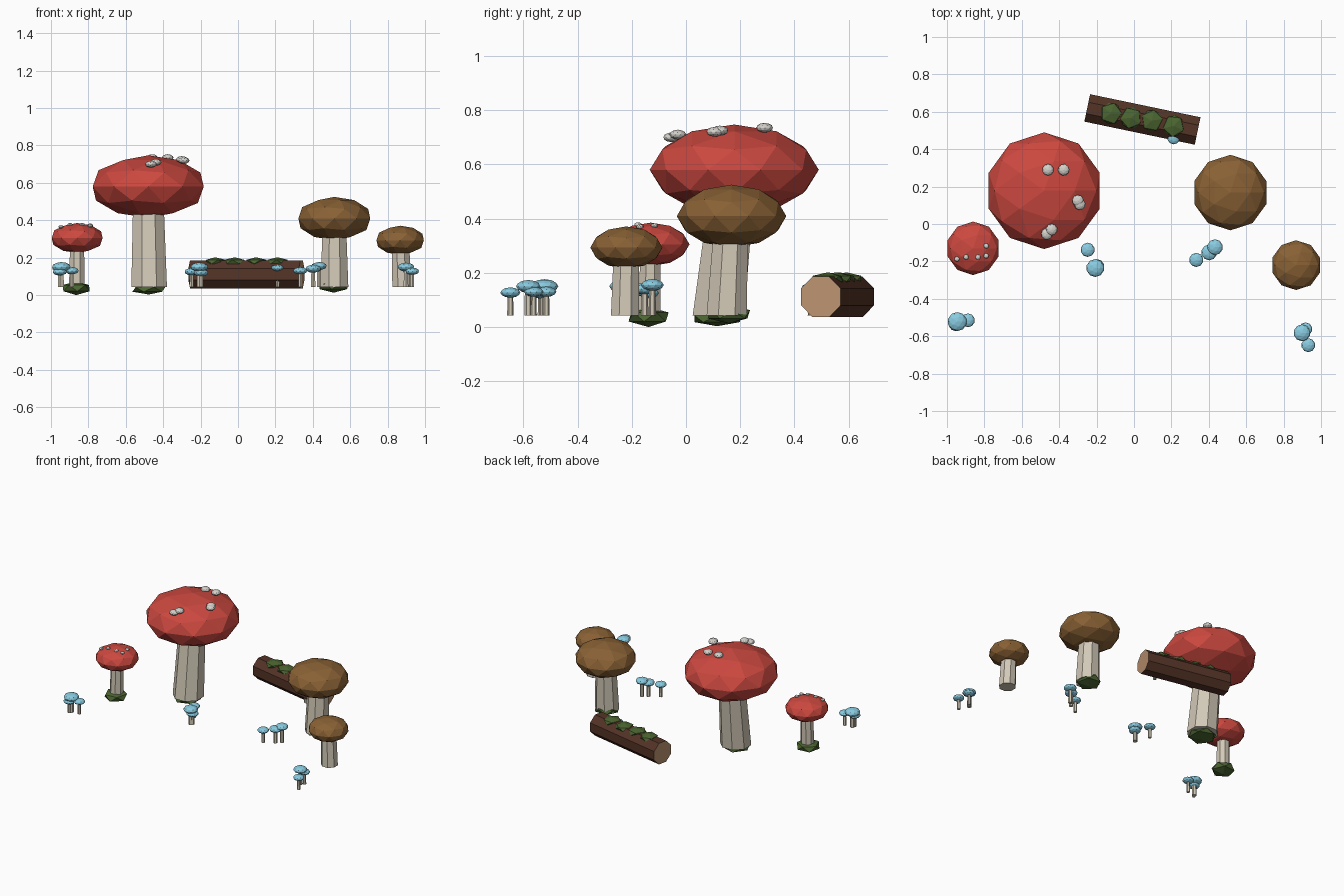
import bpy, bmesh, math
from mathutils import Vector, Matrix

if "Cube" in bpy.data.objects:
    bpy.data.objects.remove(bpy.data.objects["Cube"])


def material(name, rgb):
    m = bpy.data.materials.new(name)
    m.diffuse_color = (*rgb, 1)
    m.use_nodes = True
    m.node_tree.nodes["Principled BSDF"].inputs["Base Color"].default_value = m.diffuse_color
    return m


RED = material("red_cap", (0.60, 0.065, 0.05))
BROWN = material("brown_cap", (0.25, 0.12, 0.035))
BLUE = material("blue_cap", (0.25, 0.60, 0.75))
CREAM = material("stem_cream", (0.64, 0.58, 0.47))
WHITE = material("spot_white", (0.66, 0.64, 0.60))
GREEN = material("moss_green", (0.07, 0.13, 0.03))
BARK = material("bark", (0.09, 0.034, 0.02))
WOOD = material("cut_wood", (0.50, 0.29, 0.16))


def finish(name, bm, *mats):
    me = bpy.data.meshes.new(name)
    bm.to_mesh(me)
    bm.free()
    for m in mats:
        me.materials.append(m)
    ob = bpy.data.objects.new(name, me)
    bpy.context.collection.objects.link(ob)
    return ob


def blob(name, loc, r, h, mat, sub=2, spin=0.0):
    """Squashed faceted sphere."""
    bm = bmesh.new()
    mx = (Matrix.Translation(loc) @ Matrix.Rotation(spin, 4, 'Z')
          @ Matrix.Diagonal((r, r, h, 1)))
    bmesh.ops.create_icosphere(bm, subdivisions=sub, radius=1, matrix=mx)
    return finish(name, bm, mat)


def stem(name, base, top, r0, r1, sides):
    """Tapered prism with horizontal ends, sheared from base to top."""
    bm = bmesh.new()
    rings = []
    for c, r in ((base, r0), (top, r1)):
        rings.append([bm.verts.new((c[0] + r * math.cos((i + .5) * math.tau / sides),
                                    c[1] + r * math.sin((i + .5) * math.tau / sides),
                                    c[2])) for i in range(sides)])
    lo, hi = rings
    for i in range(sides):
        j = (i + 1) % sides
        bm.faces.new((lo[i], lo[j], hi[j], hi[i]))
    bm.faces.new(lo[::-1])
    bm.faces.new(hi)
    return finish(name, bm, CREAM)


# Large mushrooms: name, stem base xy, stem radii, cap centre, cap radius, cap half height, colour
BIG = [
    ("large_red", (-0.475, 0.12), 0.103, 0.086, (-0.48, 0.178, 0.58), 0.312, 0.167, RED),
    ("small_red", (-0.862, -0.135), 0.045, 0.040, (-0.86, -0.13, 0.305), 0.143, 0.080, RED),
    ("large_brown", (0.516, 0.15), 0.080, 0.067, (0.515, 0.168, 0.409), 0.202, 0.116, BROWN),
    ("small_brown", (0.877, -0.225), 0.056, 0.050, (0.867, -0.22, 0.293), 0.133, 0.078, BROWN),
]
for name, b, r0, r1, c, cr, ch, mat in BIG:
    stem(name + "_stem", (*b, 0.043), c, r0, r1, 8)
    blob(name + "_cap", c, cr, ch, mat)

# Moss at the stem bases
blob("large_red_moss", (-0.477, 0.115, 0.03), 0.098, 0.027, GREEN, 1)
blob("small_red_moss", (-0.865, -0.138, 0.037), 0.083, 0.037, GREEN, 1, 0.4)
blob("large_brown_moss", (0.512, 0.158, 0.047), 0.088, 0.034, GREEN, 1, 0.2)

# Pale spots on the red caps
for i, (x, y, z) in enumerate([(-.46, .29, .735), (-.376, .29, .735), (-.30, .125, .725),
                               (-.29, .106, .72), (-.466, -.053, .70), (-.44, -.03, .71)]):
    blob(f"large_cap_spot_{i}", (x, y, z), 0.031, 0.018, WHITE, 2, i)
for i, (x, y, z) in enumerate([(-.947, -.187, .365), (-.898, -.177, .377), (-.834, -.177, .377),
                               (-.79, -.17, .37), (-.79, -.117, .374)]):
    blob(f"small_cap_spot_{i}", (x, y, z), 0.014, 0.009, WHITE, 2, i)

# Little blue mushrooms in clusters: x, y, cap z, cap radius
BLUES = [
    (-.945, -.522, .150, .051), (-.888, -.515, .130, .037), (-.953, -.535, .124, .038),
    (-.248, -.138, .125, .038), (-.207, -.235, .150, .048), (-.198, -.228, .120, .040),
    (.333, -.192, .130, .038), (.402, -.152, .141, .042), (.433, -.124, .155, .042),
    (.898, -.582, .150, .045), (.917, -.562, .130, .036), (.932, -.648, .127, .037),
    (.212, .460, .145, .034),
]
for i, (x, y, z, r) in enumerate(BLUES):
    stem(f"blue_stem_{i}", (x, y, 0.043), (x, y, z), r * 0.32, r * 0.27, 6)
    blob(f"blue_cap_{i}", (x, y, z), r, r * 0.52, BLUE)

# Fallen log: octagonal, with cut ends
bm = bmesh.new()
mx = (Matrix.Translation((0.045, 0.559, 0.111)) @ Matrix.Rotation(math.radians(-11.8), 4, 'Z')
      @ Matrix.Rotation(math.pi / 2, 4, 'Y') @ Matrix.Rotation(math.pi / 8, 4, 'Z'))
bmesh.ops.create_cone(bm, cap_ends=True, segments=8, radius1=0.081, radius2=0.081,
                      depth=0.603, matrix=mx)
for f in bm.faces:
    f.material_index = 1 if len(f.verts) == 8 else 0
finish("fallen_log", bm, BARK, WOOD)

# Moss along the log
for i, (x, y) in enumerate([(-.123, .592), (-.016, .567), (.096, .553), (.212, .524)]):
    blob(f"log_moss_{i}", (x, y, 0.178), 0.064, 0.024, GREEN, 1, i * 0.7)
